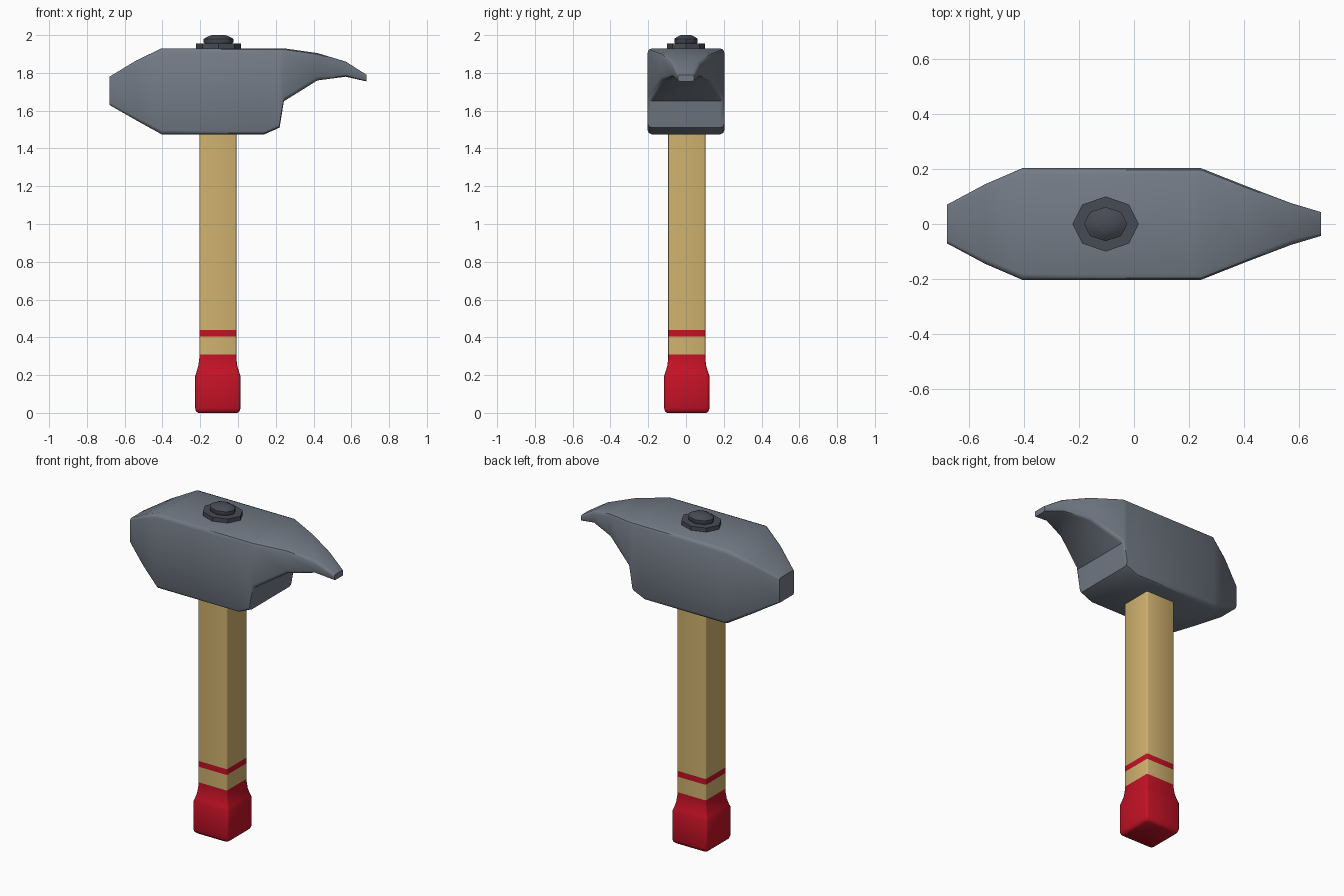
import bpy, bmesh, math

if "Cube" in bpy.data.objects:
    bpy.data.objects.remove(bpy.data.objects["Cube"])


def material(name, rgb):
    m = bpy.data.materials.new(name)
    m.diffuse_color = (*rgb, 1)
    m.use_nodes = True
    m.node_tree.nodes["Principled BSDF"].inputs["Base Color"].default_value = m.diffuse_color
    return m


steel = material("steel grey", (0.172, 0.198, 0.238))
dark = material("dark steel", (0.062, 0.069, 0.088))
wood = material("pale wood", (0.63, 0.445, 0.16))
red = material("red paint", (0.55, 0.006, 0.019))

CX, CY = -0.107, 0.004   # handle axis


def rounded_rect(a, b, r, n=3):
    """Outline of a rectangle with half sizes a, b and corner radius r."""
    pts = []
    for i, (sx, sy) in enumerate(((1, 1), (-1, 1), (-1, -1), (1, -1))):
        for k in range(n):
            t = math.pi / 2 * (i + k / (n - 1))
            pts.append((sx * (a - r) + r * math.cos(t), sy * (b - r) + r * math.sin(t)))
    return pts


def octagon(a, b):
    return [(a * math.cos(k * math.pi / 4), b * math.sin(k * math.pi / 4)) for k in range(8)]


def loft(name, rings, mats, angle, paint=None):
    """Skin a list of equal-length rings and cap both ends."""
    bm = bmesh.new()
    rows = [[bm.verts.new(p) for p in ring] for ring in rings]
    n = len(rows[0])
    for lo, hi in zip(rows, rows[1:]):
        for k in range(n):
            bm.faces.new((lo[k], lo[(k + 1) % n], hi[(k + 1) % n], hi[k]))
    bm.faces.new(rows[0][::-1])
    bm.faces.new(rows[-1])
    bmesh.ops.recalc_face_normals(bm, faces=bm.faces[:])
    if paint:
        for f in bm.faces:
            f.material_index = paint(f.calc_center_median().z)
    me = bpy.data.meshes.new(name)
    bm.to_mesh(me)
    bm.free()
    for m in mats:
        me.materials.append(m)
    ob = bpy.data.objects.new(name, me)
    bpy.context.collection.objects.link(ob)
    bpy.ops.object.select_all(action='DESELECT')
    ob.select_set(True)
    bpy.context.view_layer.objects.active = ob
    bpy.ops.object.shade_smooth_by_angle(angle=math.radians(angle))
    return ob


# Hammer head: x, half width, bottom, top, corner radius
sections = [
    (-0.68, 0.070, 1.63, 1.78, 0.012),
    (-0.54, 0.145, 1.55, 1.865, 0.018),
    (-0.405, 0.203, 1.475, 1.93, 0.022),
    (0.14, 0.203, 1.475, 1.93, 0.022),
    (0.22, 0.203, 1.51, 1.93, 0.022),
    (0.243, 0.203, 1.65, 1.93, 0.022),
    (0.42, 0.133, 1.76, 1.905, 0.020),
    (0.57, 0.076, 1.78, 1.86, 0.018),
    (0.68, 0.043, 1.755, 1.79, 0.010),
]
rings = [[(x, u, (lo + hi) / 2 + v) for u, v in rounded_rect(w, (hi - lo) / 2, r)]
         for x, w, lo, hi, r in sections]
loft("hammer_head", rings, [steel], 40)

# Handle with stripe and flared grip: z, half size, corner radius
profile = [(0.0, 0.104, 0.012), (0.008, 0.115, 0.015), (0.025, 0.12, 0.015),
           (0.195, 0.12, 0.015), (0.215, 0.113, 0.014), (0.25, 0.103, 0.01),
           (0.29, 0.098, 0.008), (0.31, 0.098, 0.008), (0.405, 0.098, 0.008),
           (0.44, 0.098, 0.008), (1.5, 0.098, 0.008)]
rings = [[(CX + u, CY + v, z) for u, v in rounded_rect(a, a, r)] for z, a, r in profile]
loft("handle", rings, [wood, red], 50,
     lambda z: 1 if z < 0.31 or 0.405 < z < 0.44 else 0)


# Washer and domed nut on top of the head
def stack(name, levels, angle):
    loft(name, [[(CX + 0.004 + u, v, z) for u, v in octagon(a, b)] for z, a, b in levels],
         [dark], angle)


stack("washer", [(1.92, 0.12, 0.1), (1.955, 0.12, 0.1)], 30)
stack("nut", [(1.95, 0.07, 0.056), (1.962, 0.079, 0.062), (1.98, 0.079, 0.062),
              (1.993, 0.055, 0.043), (2.0, 0.035, 0.028)], 40)
